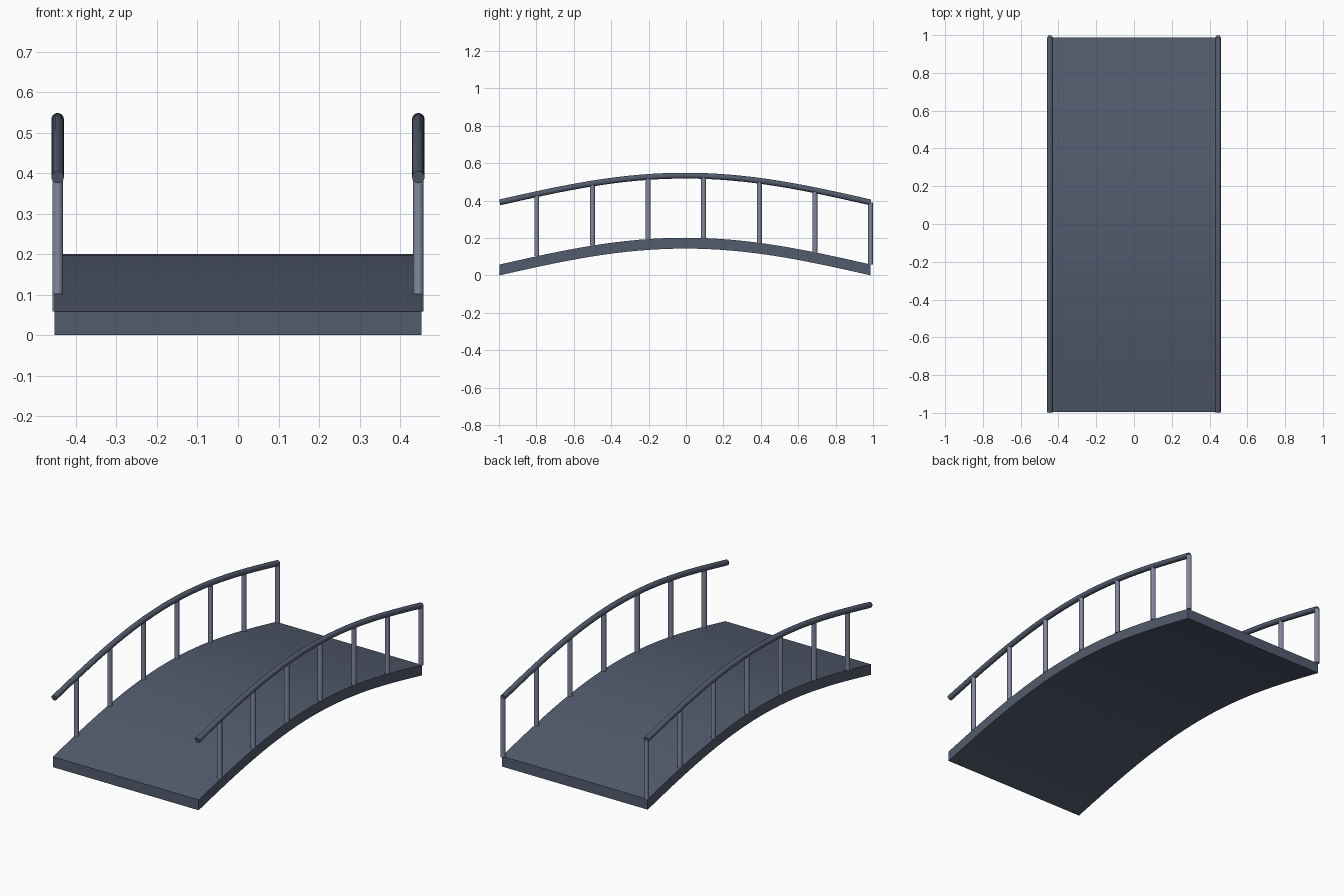
import bpy, bmesh, math
from mathutils import Vector

if "Cube" in bpy.data.objects:
    bpy.data.objects.remove(bpy.data.objects["Cube"], do_unlink=True)

Y0, Y1 = -0.996, 0.987          # ends of the arch
MID, HALF = (Y0 + Y1) / 2, (Y1 - Y0) / 2
RISE, THICK, WIDTH = 0.143, 0.058, 0.453
RAIL_X, RAIL_R, RAIL_UP = 0.445, 0.0155, 0.332
POST_R, POSTS, GAP = 0.0133, 7, 0.2975
STEPS, SIDES = 32, 16


def arch(y):
    """Height of the deck underside at y."""
    return RISE * math.cos(math.pi / 2 * (y - MID) / HALF)


def slope(y):
    return -RISE * math.pi / 2 / HALF * math.sin(math.pi / 2 * (y - MID) / HALF)


def material(name, colour):
    m = bpy.data.materials.new(name)
    m.use_nodes = True
    m.diffuse_color = (*colour, 1)
    m.node_tree.nodes["Principled BSDF"].inputs["Base Color"].default_value = (*colour, 1)
    return m


def loft(name, rings, mat):
    """Join a row of closed cross-sections and cap both ends."""
    bm = bmesh.new()
    rows = [[bm.verts.new(p) for p in ring] for ring in rings]
    n = len(rows[0])
    for a, b in zip(rows, rows[1:]):
        for i in range(n):
            j = (i + 1) % n
            bm.faces.new((a[i], a[j], b[j], b[i]))
    bm.faces.new(rows[0])
    bm.faces.new(rows[-1])
    bmesh.ops.recalc_face_normals(bm, faces=bm.faces)
    mesh = bpy.data.meshes.new(name)
    bm.to_mesh(mesh)
    bm.free()
    mesh.materials.append(mat)
    ob = bpy.data.objects.new(name, mesh)
    bpy.context.collection.objects.link(ob)
    bpy.ops.object.select_all(action="DESELECT")
    ob.select_set(True)
    bpy.context.view_layer.objects.active = ob
    bpy.ops.object.shade_smooth_by_angle(angle=math.radians(35))
    return ob


def circle(centre, u, v, r):
    turns = [2 * math.pi * i / SIDES for i in range(SIDES)]
    return [centre + r * (math.cos(t) * u + math.sin(t) * v) for t in turns]


slate = material("dark slate", (0.085, 0.105, 0.155))
steel = material("light steel", (0.22, 0.25, 0.35))
stations = [Y0 + (Y1 - Y0) * i / STEPS for i in range(STEPS + 1)]
X, Y = Vector((1, 0, 0)), Vector((0, 1, 0))

# Arched deck
loft("deck", [[(-WIDTH, y, arch(y)), (WIDTH, y, arch(y)),
               (WIDTH, y, arch(y) + THICK), (-WIDTH, y, arch(y) + THICK)]
              for y in stations], slate)

for side, sign in (("left", 1), ("right", -1)):
    x = sign * RAIL_X
    # Round handrail following the arch
    loft(side + "_handrail",
         [circle(Vector((x, y, arch(y) + THICK + RAIL_UP)), X,
                 Vector((0, -slope(y), 1)).normalized(), RAIL_R) for y in stations], slate)
    # Posts, spaced from the back end
    for k in range(POSTS):
        y = Y1 - k * GAP
        foot = arch(y) + THICK
        loft(f"{side}_post_{k + 1}",
             [circle(Vector((x, y, z)), X, Y, POST_R) for z in (foot, foot + RAIL_UP)], steel)
